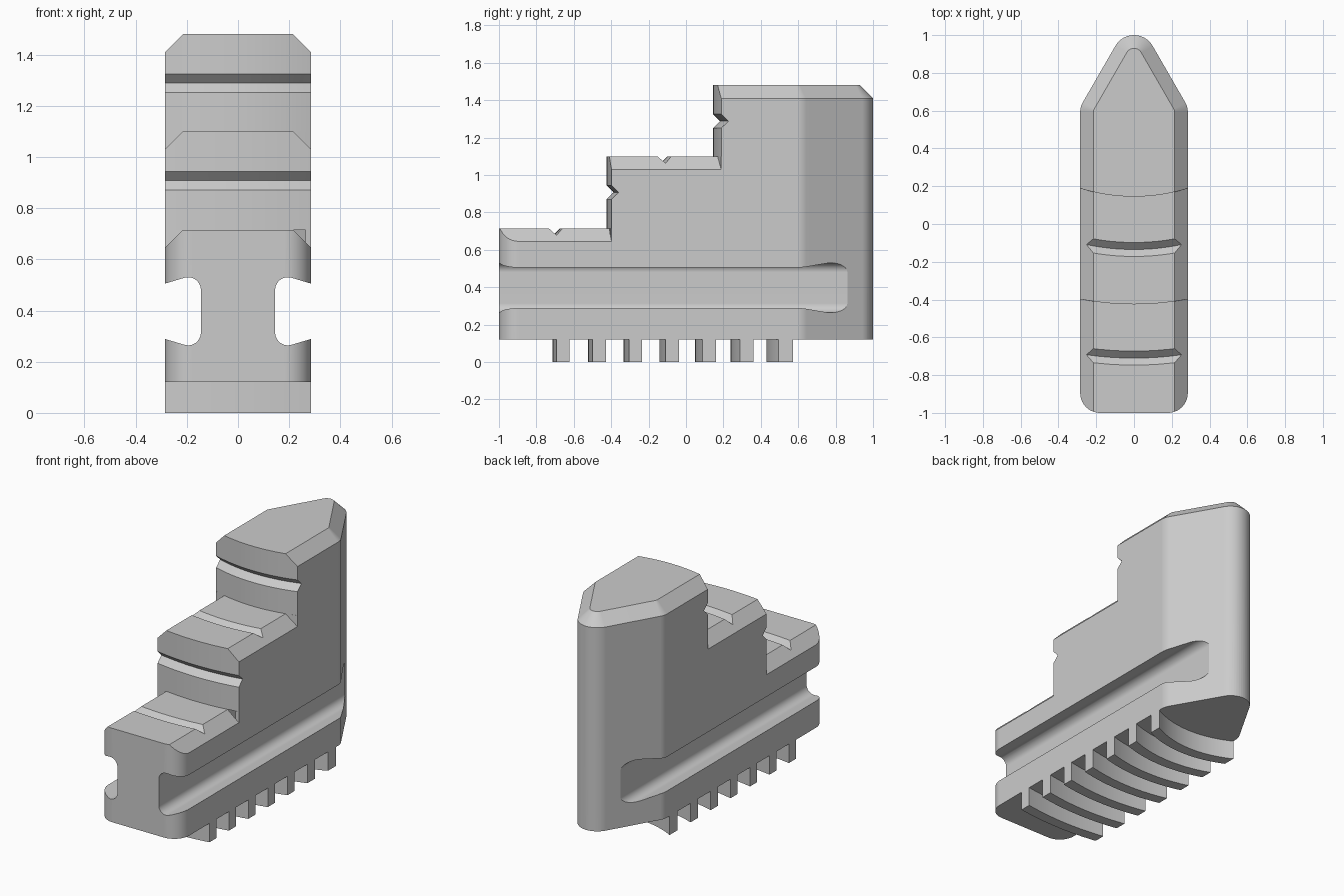
import bpy, bmesh, math
from math import sin, cos, pi, radians

cube = bpy.data.objects.get("Cube")
if cube:
    bpy.data.objects.remove(cube, do_unlink=True)

steel = bpy.data.materials.new("machined_grey")
steel.use_nodes = True
steel.diffuse_color = (0.6, 0.6, 0.6, 1)
steel.node_tree.nodes["Principled BSDF"].inputs["Base Color"].default_value = (0.6, 0.6, 0.6, 1)

HALF = 0.285        # half width
AXIS_Y = 1.095      # common centre of all curved steps and teeth
BEVEL = 0.07


def loft(name, rings, closed=False):
    """Skin equal-length point rings; cap the ends unless closed into a loop."""
    bm = bmesh.new()
    loops = [[bm.verts.new(p) for p in ring] for ring in rings]
    n = len(loops[0])
    pairs = list(zip(loops, loops[1:])) + ([(loops[-1], loops[0])] if closed else [])
    for a, b in pairs:
        for i in range(n):
            j = (i + 1) % n
            bm.faces.new((a[i], a[j], b[j], b[i]))
    if not closed:
        bm.faces.new(loops[0][::-1])
        bm.faces.new(loops[-1])
    bmesh.ops.recalc_face_normals(bm, faces=bm.faces)
    mesh = bpy.data.meshes.new(name)
    bm.to_mesh(mesh)
    bm.free()
    mesh.materials.append(steel)
    obj = bpy.data.objects.new(name, mesh)
    bpy.context.collection.objects.link(obj)
    return obj


def arc(cx, cy, r, start, end, steps):
    angles = [radians(start + (end - start) * i / steps) for i in range(steps + 1)]
    return [(cx + r * cos(a), cy + r * sin(a)) for a in angles]


def boolean(obj, other, operation):
    mod = obj.modifiers.new(operation.title(), 'BOOLEAN')
    mod.operation, mod.solver, mod.object = operation, 'EXACT', other
    bpy.context.view_layer.objects.active = obj
    bpy.ops.object.modifier_apply(modifier=mod.name)
    bpy.data.objects.remove(other, do_unlink=True)


def revolve(name, profile, segments=180):
    """Turn an (r, z) profile about the vertical axis at AXIS_Y."""
    turns = [2 * pi * i / segments for i in range(segments)]
    return loft(name, [[(r * sin(a), AXIS_Y - r * cos(a), z) for r, z in profile]
                       for a in turns], closed=True)


def plan(inset, z):
    """Plan outline: rounded front corners, 30 degree taper, round nose."""
    shoulder, nose, front = 0.1, 0.114, 0.105
    right = arc(HALF - front, -1 + front, front - inset, -90, 0, 10)
    right += arc(HALF - shoulder, 0.62 - shoulder * math.tan(radians(15)),
                 shoulder - inset, 0, 30, 5)
    right += arc(0, 1 - nose, nose - inset, 30, 90, 8)
    left = [(-x, y) for x, y in right[-2::-1]]
    return [(x, y, z) for x, y in right + left]


# Body block with a bevelled top rim
jaw = loft("jaw_body", [plan(0, -0.1), plan(0, 1.48 - BEVEL), plan(BEVEL, 1.48)])

# Turned profile: bottom teeth, three steps, and V grooves
profile = [(0.02, 0.12)]
for i in range(7):
    outer = AXIS_Y - 0.43 + 0.1908 * i
    inner = outer - 0.069
    profile += [(inner, 0.12), (inner, 0), (outer, 0), (outer, 0.12)]
V = 0.037
profile += [(2.5, 0.12), (2.5, 0.715)]
risers = [(AXIS_Y + 0.425, 0.907, 1.805, 0.715, 1.10),
          (AXIS_Y - 0.145, 1.288, 1.23, 1.10, 1.6)]
for r, groove_z, groove_r, low, high in risers:
    profile += [(groove_r + V, low), (groove_r, low - V), (groove_r - V, low),
                (r, low), (r, groove_z - V), (r - V, groove_z), (r, groove_z + V),
                (r, high)]
profile.append((0.02, 1.6))
boolean(jaw, revolve("turned_form", profile), 'INTERSECT')

# Side bevels on the two lower steps, stopping at the riser behind
for r, _, _, top, _ in risers:
    for side in (-1, 1):
        section = [(0.2, top + 0.015), (0.31, top + 0.015), (0.31, top - 0.095)]
        wedge = loft("bevel_cutter", [[(side * x, y, z) for x, z in section]
                                      for y in (-1.1, 0.5)])
        limit = revolve("riser_limit", [(0.02, 0.2), (r + 0.0005, 0.2),
                                        (r + 0.0005, 1.7), (0.02, 1.7)])
        boolean(wedge, limit, 'DIFFERENCE')
        boolean(jaw, wedge, 'DIFFERENCE')

# Undercut guide slots along both sides
MID = 0.397
upper = [(0.4, 0.074)] + arc(0.195, 0.083, 0.05, 75, 180, 10)
section = [(x, MID + h) for x, h in upper] + [(x, MID - h) for x, h in upper[::-1]]
for side in (-1, 1):
    slot = loft("slot_cutter", [[(side * x, y, z) for x, z in section]
                                for y in (-1.1, 0.87)])
    boolean(jaw, slot, 'DIFFERENCE')

# Smooth curved surfaces, keep machined edges crisp
bpy.ops.object.select_all(action='DESELECT')
jaw.select_set(True)
bpy.context.view_layer.objects.active = jaw
bpy.ops.object.shade_smooth_by_angle(angle=radians(25))
weighted = jaw.modifiers.new("Weighted Normal", 'WEIGHTED_NORMAL')
weighted.keep_sharp = True
